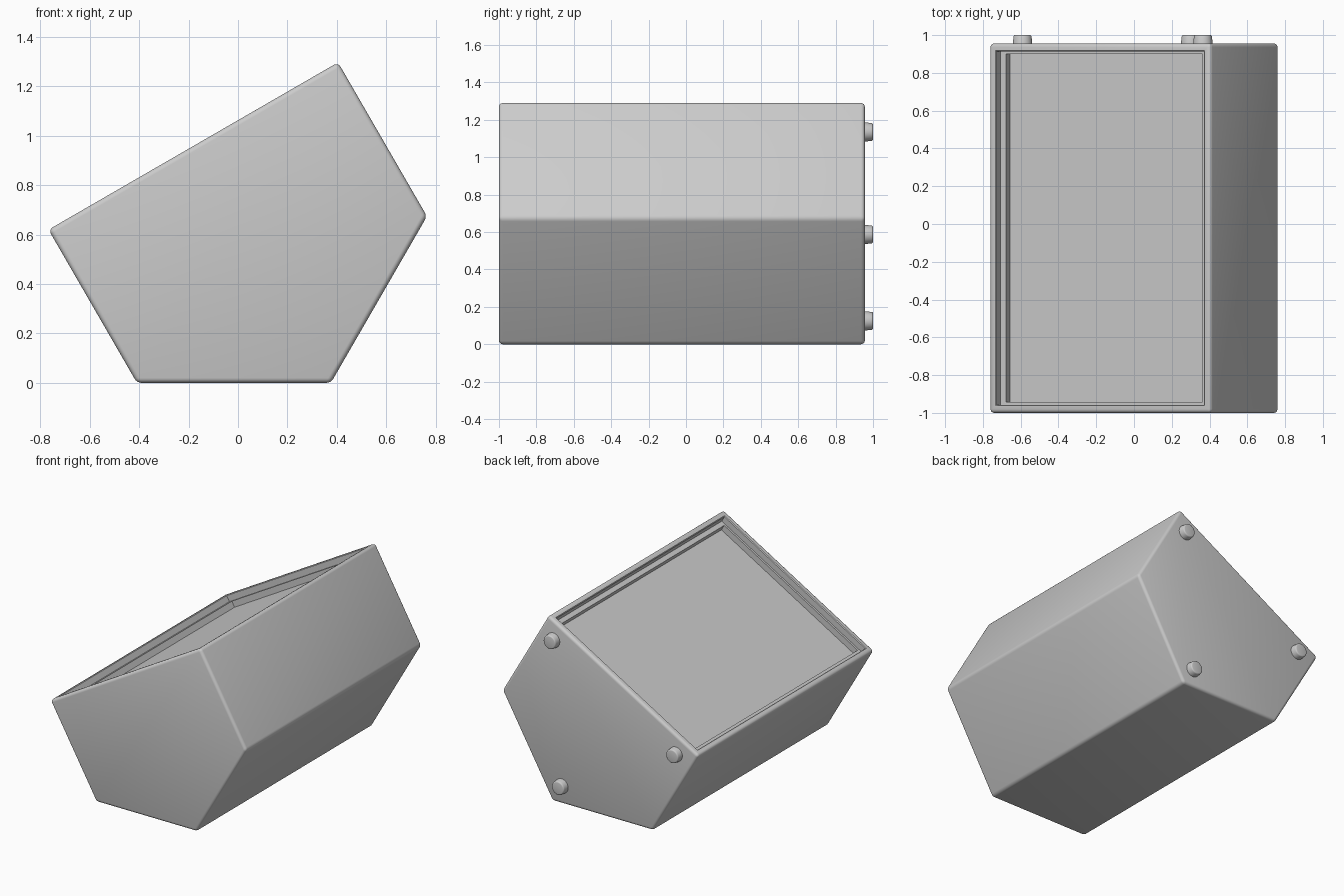
import bpy, bmesh, math
from mathutils import Vector, Matrix

cube = bpy.data.objects.get("Cube")
if cube:
    bpy.data.objects.remove(cube, do_unlink=True)

# One plain grey for the whole model
grey = bpy.data.materials.new("plain grey")
grey.use_nodes = True
colour = (0.6, 0.6, 0.6, 1)
grey.diffuse_color = colour
grey.node_tree.nodes["Principled BSDF"].inputs["Base Color"].default_value = colour


def finish(bm, name):
    bmesh.ops.recalc_face_normals(bm, faces=bm.faces[:])
    mesh = bpy.data.meshes.new(name)
    bm.to_mesh(mesh)
    bm.free()
    mesh.materials.append(grey)
    obj = bpy.data.objects.new(name, mesh)
    bpy.context.collection.objects.link(obj)
    bpy.ops.object.select_all(action='DESELECT')
    obj.select_set(True)
    bpy.context.view_layer.objects.active = obj
    bpy.ops.object.shade_smooth_by_angle(angle=math.radians(35))
    return obj


FRONT, BACK = -1.0, 0.956
PROFILE = [(-0.767, 0.62), (-0.409, 0), (0.376, 0), (0.765, 0.674), (0.405, 1.297)]
slope = Vector((math.cos(math.pi / 6), 0, math.sin(math.pi / 6)))
normal = Vector((-slope.z, 0, slope.x))

# Cabinet: five-sided prism with rounded edges
bm = bmesh.new()
base = bm.faces.new([bm.verts.new((x, FRONT, z)) for x, z in PROFILE])
ext = bmesh.ops.extrude_face_region(bm, geom=[base])
bmesh.ops.translate(bm, vec=(0, BACK - FRONT, 0),
                    verts=[g for g in ext["geom"] if isinstance(g, bmesh.types.BMVert)])
bmesh.ops.recalc_face_normals(bm, faces=bm.faces[:])
bmesh.ops.bevel(bm, geom=bm.edges[:], offset=0.02, offset_type='OFFSET',
                segments=4, profile=0.5, affect='EDGES')
bm.normal_update()
panel = max((f for f in bm.faces if f.normal.dot(normal) > 0.99),
            key=lambda f: f.calc_area())


def step(face, along, across, depth):
    """Add a ring round the face, shrinking and sinking its middle."""
    bmesh.ops.inset_individual(bm, faces=[face], thickness=0, depth=0)
    centre = face.calc_center_median()
    for v in face.verts:
        d = v.co - centre
        v.co -= slope * math.copysign(along, d.dot(slope))
        v.co.y -= math.copysign(across, d.y)
        v.co -= normal * depth


# Rim, softened lip, wall, ledge and sunken panel
for along, across, depth in [(0.018, 0.018, 0), (0.005, 0.005, 0.005), (0, 0, 0.042),
                             (0.033, 0.014, 0), (0, 0, 0.043)]:
    step(panel, along, across, depth)
finish(bm, "cabinet")

# Feet: short tapered studs on the back
for name, x, z in [("upper_foot", 0.365, 1.135), ("side_foot", -0.59, 0.587),
                   ("lower_foot", 0.30, 0.125)]:
    bm = bmesh.new()
    bmesh.ops.create_cone(bm, cap_ends=True, segments=32, radius1=0.052, radius2=0.047, depth=0.05)
    tip = [e for e in bm.edges if all(v.co.z > 0 for v in e.verts)]
    bmesh.ops.bevel(bm, geom=tip, offset=0.008, segments=3, profile=0.5, affect='EDGES')
    bmesh.ops.transform(bm, verts=bm.verts[:], matrix=Matrix.Translation((x, 0.975, z))
                        @ Matrix.Rotation(-math.pi / 2, 4, 'X'))
    finish(bm, name)
